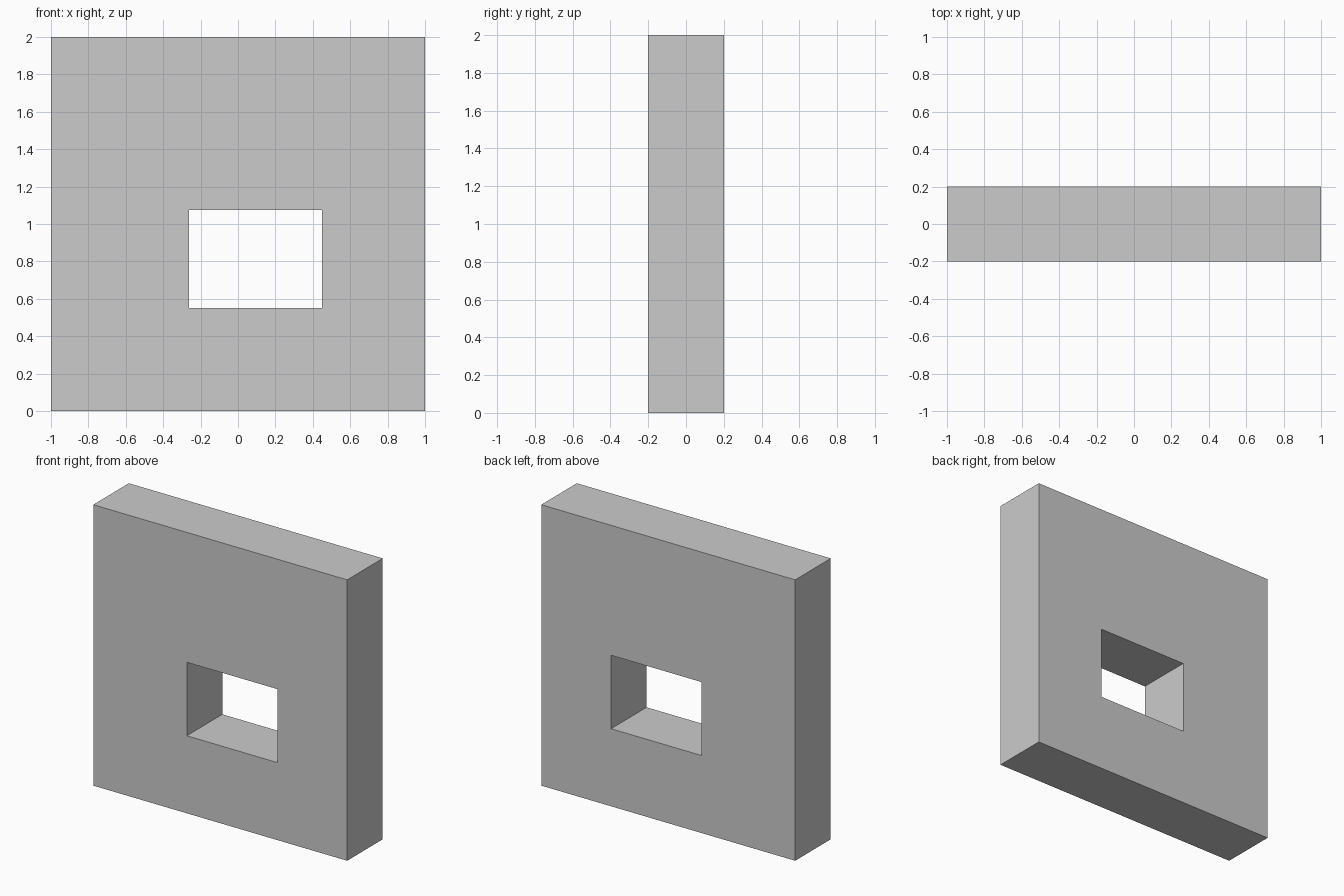
import bpy, bmesh

if "Cube" in bpy.data.objects:
    bpy.data.objects.remove(bpy.data.objects["Cube"])

DEPTH = 0.4
OUTER = (-1.0, 1.0, 0.0, 2.0)            # x min, x max, z min, z max
OPENING = (-0.263, 0.45, 0.552, 1.075)


def rect(bm, bounds, y):
    x0, x1, z0, z1 = bounds
    return [bm.verts.new((x, y, z)) for x, z in ((x0, z0), (x1, z0), (x1, z1), (x0, z1))]


# Wall with a rectangular window opening: a ring of faces, extruded through its depth
bm = bmesh.new()
outer = rect(bm, OUTER, -DEPTH / 2)
inner = rect(bm, OPENING, -DEPTH / 2)
for i in range(4):
    j = (i + 1) % 4
    bm.faces.new((outer[i], outer[j], inner[j], inner[i]))
ring = bmesh.ops.extrude_face_region(bm, geom=bm.faces[:], use_keep_orig=True)
back = [v for v in ring["geom"] if isinstance(v, bmesh.types.BMVert)]
bmesh.ops.translate(bm, verts=back, vec=(0, DEPTH, 0))
bmesh.ops.recalc_face_normals(bm, faces=bm.faces[:])

mesh = bpy.data.meshes.new("wall_with_window")
bm.to_mesh(mesh)
bm.free()
wall = bpy.data.objects.new("wall_with_window", mesh)
bpy.context.collection.objects.link(wall)
